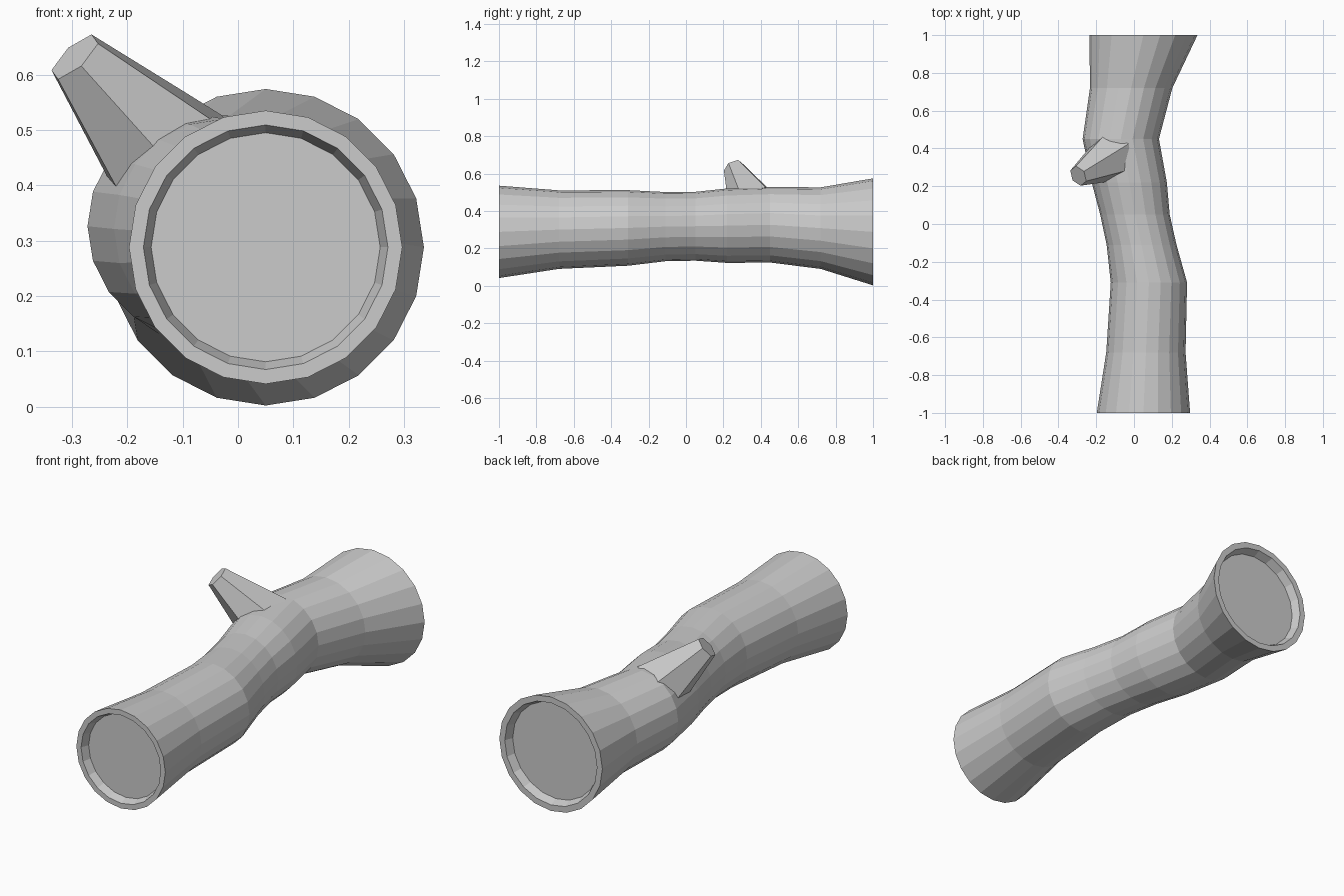
import bpy, bmesh
from math import cos, sin, tau
from mathutils import Vector

cube = bpy.data.objects.get("Cube")
if cube:
    bpy.data.objects.remove(cube, do_unlink=True)

grey = bpy.data.materials.new("plain grey")
grey.use_nodes = True
colour = (0.6, 0.6, 0.6, 1)
grey.diffuse_color = colour
grey.node_tree.nodes["Principled BSDF"].inputs["Base Color"].default_value = colour


def ring(bm, centre, u, v, radius, sides):
    """Loop of vertices around centre in the plane of u and v."""
    return [bm.verts.new(centre + radius * (u * cos(tau * i / sides) + v * sin(tau * i / sides)))
            for i in range(sides)]


def loft(name, loops):
    """Skin a list of (centre, radius) loops and cap both ends."""
    bm = bmesh.new()
    rings = [ring(bm, *spec) for spec in loops]
    for a, b in zip(rings, rings[1:]):
        n = len(a)
        for i in range(n):
            j = (i + 1) % n
            bm.faces.new((a[i], a[j], b[j], b[i]))
    bm.faces.new(rings[0])
    bm.faces.new(rings[-1])
    bmesh.ops.recalc_face_normals(bm, faces=bm.faces)
    mesh = bpy.data.meshes.new(name)
    bm.to_mesh(mesh)
    bm.free()
    mesh.materials.append(grey)
    obj = bpy.data.objects.new(name, mesh)
    bpy.context.collection.objects.link(obj)
    return obj


# Crooked trunk with a recessed disc in each end: y, centre x, centre z, radius
stations = [
    (-0.96, 0.05, 0.288, 0.207),
    (-1.00, 0.05, 0.288, 0.221),
    (-1.00, 0.05, 0.288, 0.247),
    (-0.68, 0.063, 0.30, 0.210),
    (-0.31, 0.079, 0.309, 0.202),
    (-0.11, 0.04, 0.316, 0.185),
    (0.05, 0.005, 0.318, 0.184),
    (0.22, -0.025, 0.321, 0.199),
    (0.45, -0.07, 0.326, 0.202),
    (0.72, -0.015, 0.308, 0.218),
    (1.00, 0.05, 0.288, 0.286),
    (1.00, 0.05, 0.288, 0.256),
    (0.96, 0.05, 0.288, 0.240),
]
X, Z = Vector((1, 0, 0)), Vector((0, 0, 1))
loft("log_trunk", [(Vector((x, y, z)), X, Z, r, 20) for y, x, z, r in stations])

# Tapered six-sided branch stub, sunk into the trunk
base, tip = Vector((-0.155, 0.335, 0.48)), Vector((-0.295, 0.255, 0.632))
axis = (tip - base).normalized()
v = axis.cross(Vector((0.81, 0, 0.58))).normalized()
u = v.cross(axis)
root = base - 0.08 * axis
loft("branch_stub", [(root, v, u, 0.14, 6), (base, v, u, 0.118, 6), (tip, v, u, 0.056, 6)])
